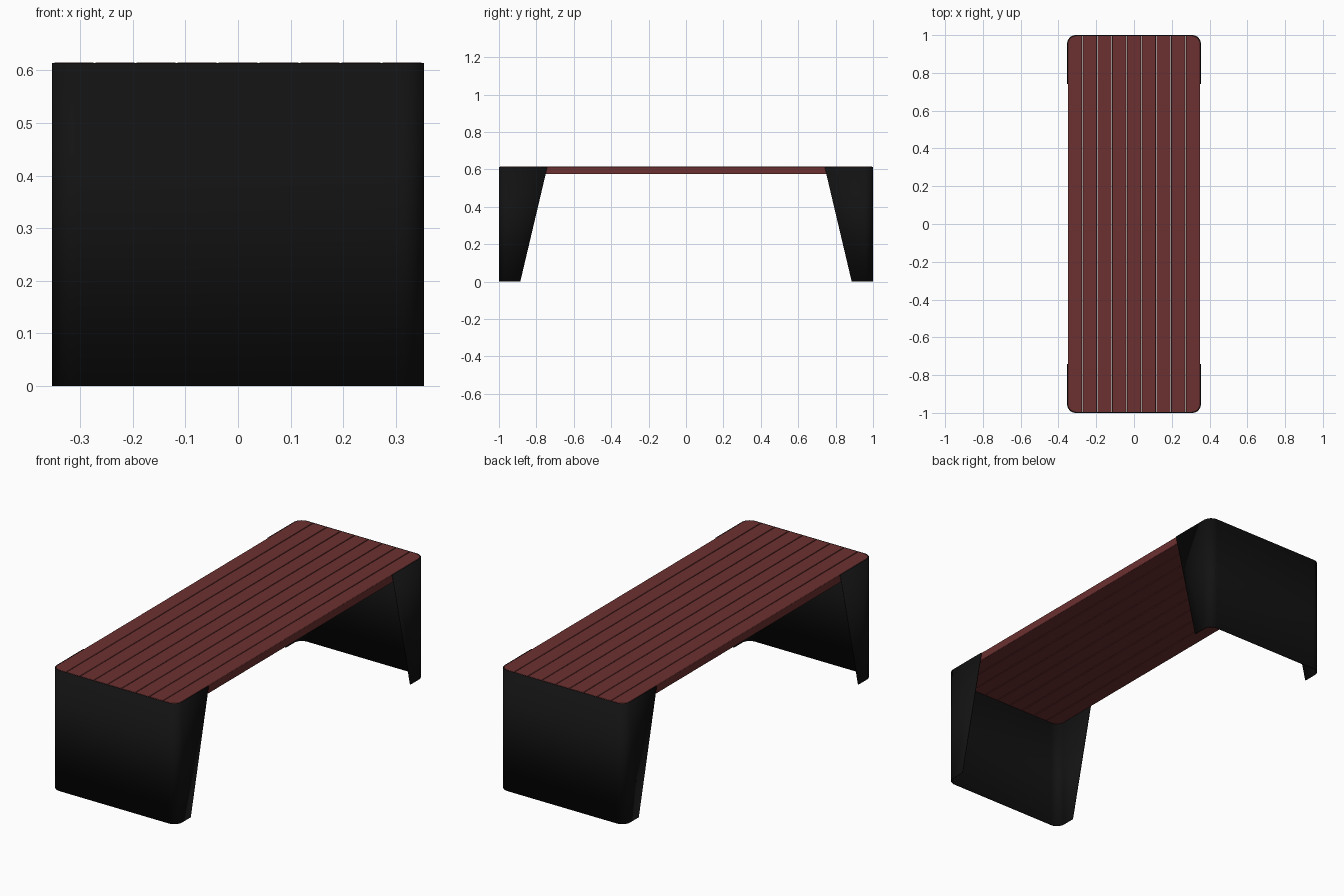
import bpy, bmesh
from math import sin, cos, pi

if "Cube" in bpy.data.objects:
    bpy.data.objects.remove(bpy.data.objects["Cube"])

W, L, H = 0.354, 1.0, 0.615      # half width, half length, height
T, R = 0.004, 0.046              # sheet thickness, corner radius
SLAT_BOTTOM = 0.574
SEG = 10


def material(name, rgb):
    m = bpy.data.materials.new(name)
    m.diffuse_color = (*rgb, 1)
    m.use_nodes = True
    m.node_tree.nodes["Principled BSDF"].inputs["Base Color"].default_value = m.diffuse_color
    return m


red = material("red_wood", (0.15, 0.03, 0.03))
black = material("black_metal", (0.006, 0.006, 0.006))


def make_object(name, bm, mat):
    me = bpy.data.meshes.new(name)
    bm.to_mesh(me)
    bm.free()
    me.materials.append(mat)
    ob = bpy.data.objects.new(name, me)
    bpy.context.collection.objects.link(ob)
    return ob


def smooth(ob):
    bpy.ops.object.select_all(action='DESELECT')
    ob.select_set(True)
    bpy.context.view_layer.objects.active = ob
    bpy.ops.object.shade_smooth_by_angle(angle=pi / 6)


def arc(cx, cy, r, a0):
    return [(cx + r * cos(a0 + pi / 2 * i / SEG), cy + r * sin(a0 + pi / 2 * i / SEG))
            for i in range(SEG + 1)]


# End legs: bent sheet with rounded corners and slanted side flanges, mirrored
bend = arc(-W + R, -L + R, R, pi) + arc(W - R, -L + R, R, 1.5 * pi)
bm = bmesh.new()
rows = []
for z, y_end in ((0, -0.886), (H - 0.001, -0.741)):
    path = [(-W, y_end)] + bend + [(W, y_end)]
    rows.append([bm.verts.new((x, y, z)) for x, y in path])
low, top = rows
for i in range(len(low) - 1):
    bm.faces.new((low[i], low[i + 1], top[i + 1], top[i]))
legs = make_object("end_legs", bm, black)
mirror = legs.modifiers.new("mirror", 'MIRROR')
mirror.use_axis = (False, True, False)
solid = legs.modifiers.new("thickness", 'SOLIDIFY')
solid.thickness = T
solid.offset = -1
smooth(legs)


# Seat slats: nine boards, the outer two with rounded outside corners
def slat(name, x0, x1, side):
    y, r = L - T, R - T
    right = [(x1, -y), (x1, y)]
    left = [(x0, y), (x0, -y)]
    if side > 0:
        right = arc(x1 - r, -y + r, r, 1.5 * pi) + arc(x1 - r, y - r, r, 0)
    if side < 0:
        left = arc(x0 + r, y - r, r, pi / 2) + arc(x0 + r, -y + r, r, pi)
    bm = bmesh.new()
    base = bm.faces.new([bm.verts.new((px, py, SLAT_BOTTOM)) for px, py in right + left])
    ext = bmesh.ops.extrude_face_region(bm, geom=[base], use_keep_orig=True)
    bmesh.ops.translate(bm, vec=(0, 0, H - SLAT_BOTTOM),
                        verts=[v for v in ext["geom"] if isinstance(v, bmesh.types.BMVert)])
    bmesh.ops.recalc_face_normals(bm, faces=bm.faces)
    ob = make_object(name, bm, red)
    bev = ob.modifiers.new("soft_edges", 'BEVEL')
    bev.width = 0.002
    bev.segments = 2
    bev.limit_method = 'ANGLE'
    bev.angle_limit = pi / 3
    smooth(ob)


PITCH, GAP = 0.078, 0.0025
for i in range(9):
    c = (i - 4) * PITCH
    x0, x1 = c - PITCH / 2 + GAP / 2, c + PITCH / 2 - GAP / 2
    if i == 0:
        x0 = -W + T
    if i == 8:
        x1 = W - T
    slat(f"seat_slat_{i + 1}", x0, x1, (i == 8) - (i == 0))
